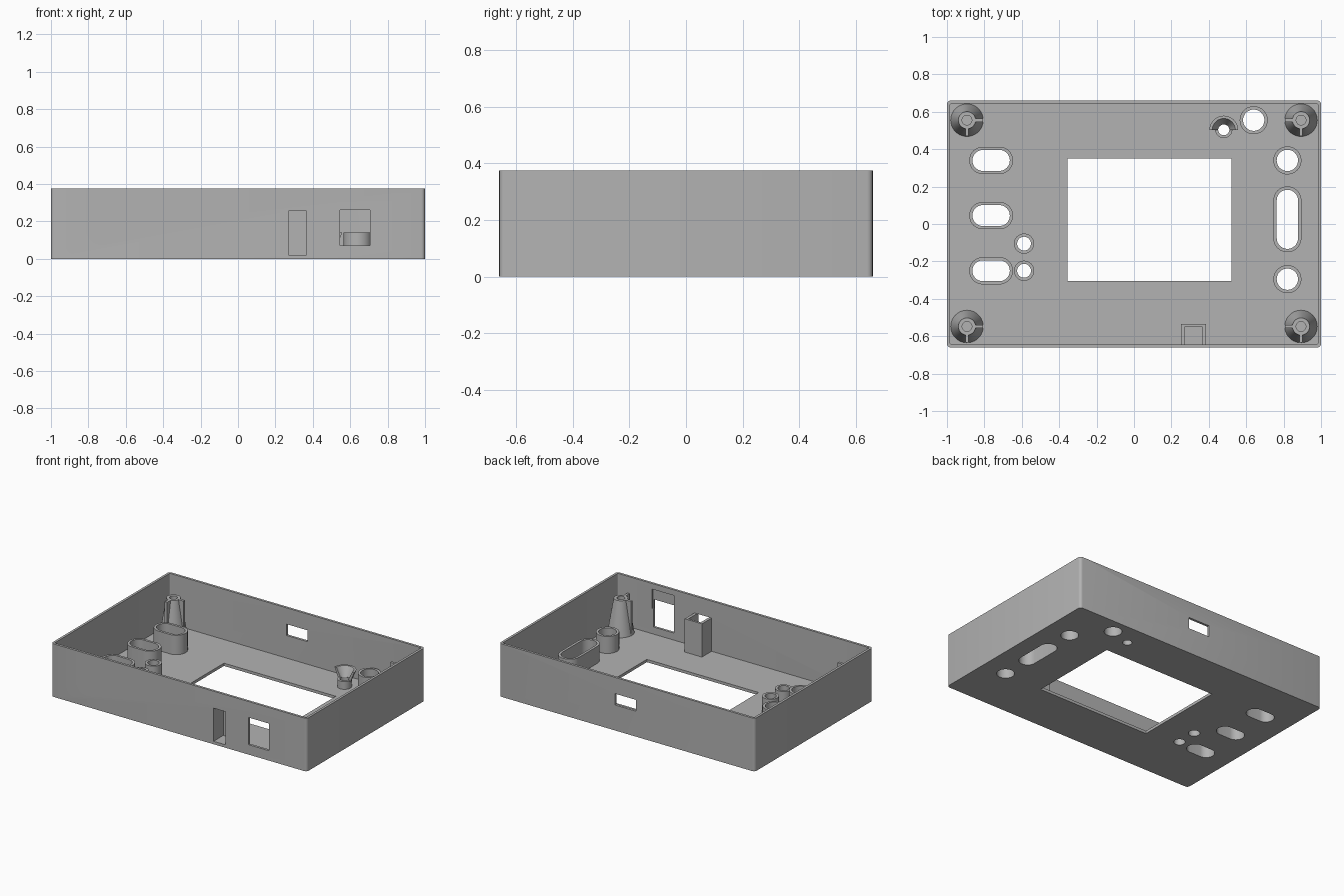
import bpy, bmesh, math

cube = bpy.data.objects.get("Cube")
if cube:
    bpy.data.objects.remove(cube, do_unlink=True)

grey = bpy.data.materials.new("plain grey plastic")
grey.use_nodes = True
GREY = (0.45, 0.45, 0.45, 1)
grey.diffuse_color = GREY
grey.node_tree.nodes["Principled BSDF"].inputs["Base Color"].default_value = GREY

FLOOR, TOP, HX, HY, WALL = 0.02, 0.375, 1.0, 0.66, 0.017


def finish(name, bm, smooth=True):
    bmesh.ops.recalc_face_normals(bm, faces=bm.faces)
    mesh = bpy.data.meshes.new(name)
    bm.to_mesh(mesh)
    bm.free()
    mesh.materials.append(grey)
    ob = bpy.data.objects.new(name, mesh)
    bpy.context.collection.objects.link(ob)
    if smooth:
        shade(ob)
    return ob


def shade(ob):
    bpy.ops.object.select_all(action='DESELECT')
    ob.select_set(True)
    bpy.context.view_layer.objects.active = ob
    bpy.ops.object.shade_smooth_by_angle(angle=math.radians(30))


def outline(cx, cy, hx, hy, r, n=10):
    """Rounded rectangle; a circle when both half sizes equal the radius."""
    pts = []
    for q, (sx, sy) in enumerate([(1, 1), (-1, 1), (-1, -1), (1, -1)]):
        for i in range(n + 1):
            a = (q + i / n) * math.pi / 2
            pts.append((cx + sx * (hx - r) + r * math.cos(a),
                        cy + sy * (hy - r) + r * math.sin(a)))
    return pts


def bridge(bm, a, b):
    for i in range(len(a)):
        j = (i + 1) % len(a)
        bm.faces.new((a[i], a[j], b[j], b[i]))


def rings(name, levels, closed=False, smooth=True):
    """Join (outline, z) levels; either cap the ends or close into a tube."""
    bm = bmesh.new()
    loops = [[bm.verts.new((x, y, z)) for x, y in pts] for pts, z in levels]
    for a, b in zip(loops, loops[1:]):
        bridge(bm, a, b)
    if closed:
        bridge(bm, loops[-1], loops[0])
    else:
        bm.faces.new(loops[0])
        bm.faces.new(loops[-1])
    bmesh.ops.remove_doubles(bm, verts=bm.verts, dist=1e-5)
    return finish(name, bm, smooth)


def box(name, x0, x1, y0, y1, z0, z1):
    bm = bmesh.new()
    bmesh.ops.create_cube(bm, size=1)
    for v in bm.verts:
        v.co = ((x0 + x1) / 2 + v.co.x * (x1 - x0),
                (y0 + y1) / 2 + v.co.y * (y1 - y0),
                (z0 + z1) / 2 + v.co.z * (z1 - z0))
    return finish(name, bm, False)


def cut(target, cutter):
    mod = target.modifiers.new("cut", 'BOOLEAN')
    mod.operation, mod.solver, mod.object = 'DIFFERENCE', 'EXACT', cutter
    bpy.ops.object.select_all(action='DESELECT')
    target.select_set(True)
    bpy.context.view_layer.objects.active = target
    bpy.ops.object.modifier_apply(modifier=mod.name)
    bpy.data.objects.remove(cutter, do_unlink=True)


# Open tray with rounded vertical corners
outer = outline(0, 0, HX, HY, 0.02, 4)
inner = outline(0, 0, HX - WALL, HY - WALL, 0.006, 4)
shell = rings("case_shell", [(outer, 0), (outer, TOP), (inner, TOP), (inner, FLOOR)], smooth=False)

# Display window
cut(shell, box("cutter", -0.355, 0.52, -0.305, 0.35, -0.1, 0.1))

# Front wall: cable slot, side socket, card opening with its inner recess
FRONT = (-HY - 0.1, -HY + 0.05)
cut(shell, box("cutter", 0.27, 0.365, *FRONT, FLOOR + 0.001, 0.255))
cut(shell, box("cutter", 0.545, 0.705, *FRONT, 0.07, 0.262))
cut(shell, box("cutter", 0.545, 0.715, -HY + 0.009, -HY + 0.05, 0.2, 0.335))
slot = rings("cutter", [(outline(-0.715, 0.37, 0.094, 0.3, 0.094), z) for z in (0.61, 0.71)])
for v in slot.data.vertices:
    x, y, z = v.co
    v.co = (x, -z, y + 0.005)
slot.data.flip_normals()
cut(shell, slot)

# Rear socket opening
cut(shell, box("cutter", -0.07, 0.095, HY - 0.05, HY + 0.1, 0.18, 0.26))

# Collars around the floor holes: name, x, y, half sizes, wall, top height
collars = [("button_collar", -0.764, y, 0.117, 0.073, 0.017, 0.157) for y in (0.34, 0.045, -0.25)]
collars += [("lamp_collar", -0.588, y, 0.054, 0.054, 0.017, 0.135) for y in (-0.105, -0.25)]
collars += [("knob_collar", x, y, 0.075, 0.075, 0.018, 0.14)
            for x, y in ((0.82, 0.34), (0.82, -0.295), (0.64, 0.555))]
collars += [("slider_collar", 0.82, 0.025, 0.075, 0.176, 0.018, 0.14),
            ("funnel_stem", 0.48, 0.505, 0.046, 0.046, 0.016, 0.075)]
for name, x, y, hx, hy, t, top in collars:
    big = outline(x, y, hx, hy, min(hx, hy))
    small = outline(x, y, hx - t, hy - t, min(hx, hy) - t)
    cut(shell, rings("cutter", [(small, -0.1), (small, 0.1)]))
    rings(name, [(big, FLOOR), (big, top), (small, top), (small, FLOOR)], closed=True)
shade(shell)

# Half funnel flaring above its stem
bm = bmesh.new()
section = [(0.045, 0.06), (0.077, 0.14), (0.062, 0.14), (0.03, 0.075)]
arcs = []
for i in range(21):
    a = math.pi * i / 20
    arcs.append([bm.verts.new((0.48 + r * math.cos(a), 0.502 + r * math.sin(a), z))
                 for r, z in section])
for a, b in zip(arcs, arcs[1:]):
    bridge(bm, a, b)
bm.faces.new(arcs[0])
bm.faces.new(arcs[-1])
finish("half_funnel", bm)

# Tapered screw posts with two ribs each
for sx in (-1, 1):
    for y in (0.555, -0.548):
        x = sx * 0.893
        base, tip, bore = (outline(x, y, r, r, r) for r in (0.087, 0.046, 0.026))
        rings("screw_post", [(base, FLOOR), (tip, 0.262), (bore, 0.262), (bore, FLOOR)], closed=True)
        a, b = sorted((x - sx * 0.04, x - sx * 0.085))
        box("post_side_rib", a, b, y - 0.009, y + 0.009, FLOOR, 0.262)
        box("post_front_rib", x - 0.009, x + 0.009, y - 0.085, y - 0.04, FLOOR, 0.262)

# Pocket behind the front socket, open at the top
for name, x0, x1, y0, y1 in (("pocket_right", 0.25, 0.27, -HY + WALL, -0.535),
                             ("pocket_left", 0.365, 0.385, -HY + WALL, -0.535),
                             ("pocket_back", 0.27, 0.365, -0.55, -0.535)):
    box(name, x0, x1, y0, y1, FLOOR, 0.255)
